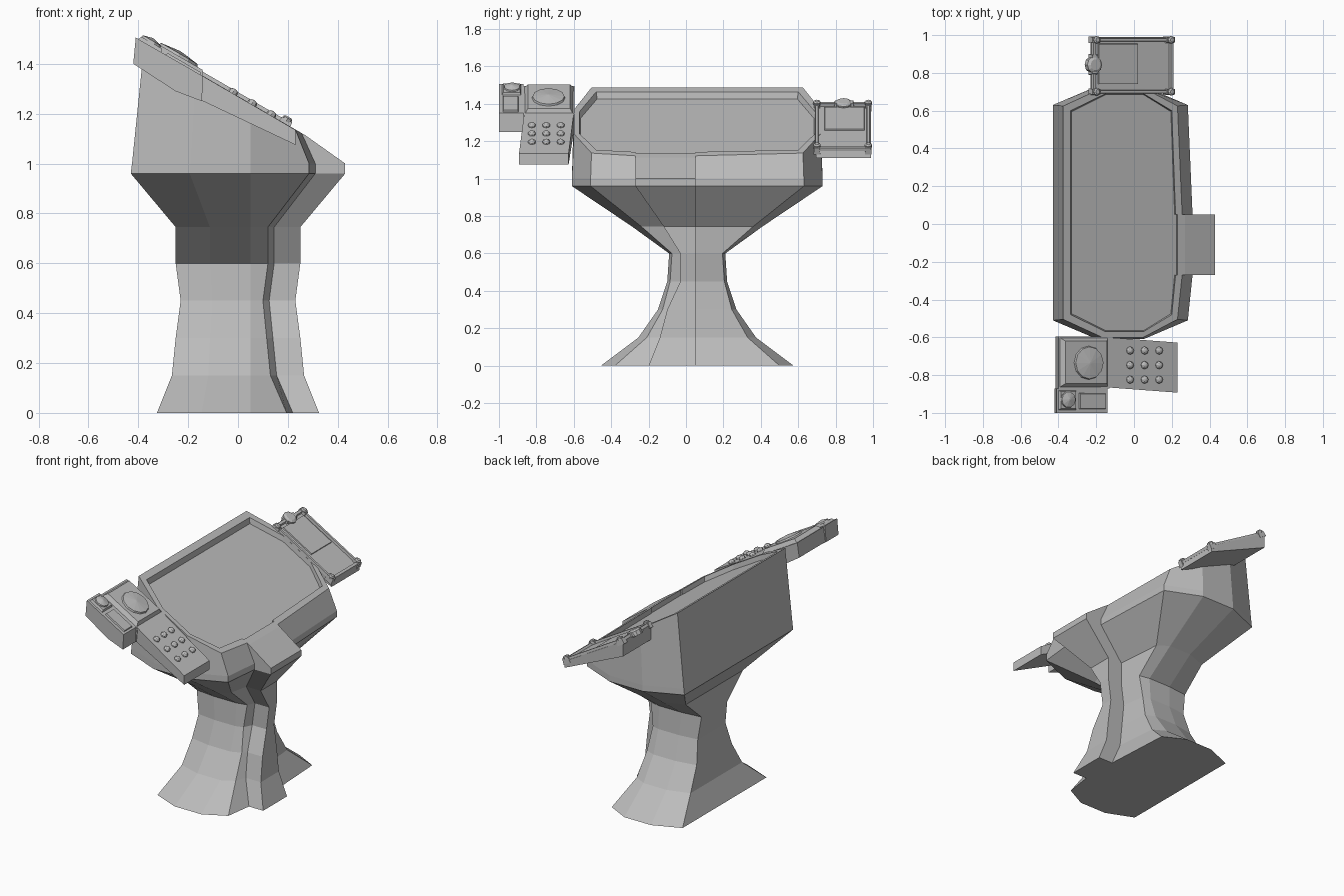
import bpy, bmesh, math
from mathutils import Matrix, Vector

if "Cube" in bpy.data.objects:
    bpy.data.objects.remove(bpy.data.objects["Cube"])

grey = bpy.data.materials.new("console grey")
grey.diffuse_color = (0.5, 0.5, 0.5, 1)
grey.use_nodes = True
grey.node_tree.nodes["Principled BSDF"].inputs["Base Color"].default_value = grey.diffuse_color

TILT = math.radians(30.1)
MID = 0.06                      # y centre of the console body


def slope(x):
    return 1.27 - 0.58 * x      # height of the sloping top at x


def finish(bm, name):
    bmesh.ops.recalc_face_normals(bm, faces=bm.faces)
    me = bpy.data.meshes.new(name)
    bm.to_mesh(me)
    bm.free()
    me.materials.append(grey)
    ob = bpy.data.objects.new(name, me)
    bpy.context.collection.objects.link(ob)
    return ob


def loft(name, rings):
    bm = bmesh.new()
    vs = [[bm.verts.new(p) for p in r] for r in rings]
    n = len(vs[0])
    for a, b in zip(vs, vs[1:]):
        for i in range(n):
            j = (i + 1) % n
            bm.faces.new((a[i], a[j], b[j], b[i]))
    bm.faces.new(vs[0])
    bm.faces.new(vs[-1])
    return finish(bm, name)


def prism(name, profile, y0, y1, skew=0.0):
    # side profile in x/z, extruded along y; skew shifts y with x
    x0 = profile[0][0]
    return loft(name, [[(x, y + skew * (x - x0), z) for x, z in profile] for y in (y0, y1)])


def on_slope(x, y, h):
    n = Vector((math.sin(TILT), 0, math.cos(TILT)))
    return Matrix.Translation(Vector((x, y, slope(x))) + n * h) @ Matrix.Rotation(TILT, 4, 'Y')


def plate(name, x0, x1, y0, y1, h0, h1, taper=0.0):
    # tilted box given by its plan extents and height above the slope
    m = on_slope((x0 + x1) / 2, (y0 + y1) / 2, 0)
    lx, ly = (x1 - x0) / 2 / math.cos(TILT), (y1 - y0) / 2
    rings = []
    for h, t in ((h0, 0), (h1, taper)):
        rings.append([m @ Vector((sx * (lx - t), sy * (ly - t), h))
                      for sx, sy in ((-1, -1), (1, -1), (1, 1), (-1, 1))])
    return loft(name, rings)


def disc(name, x, y, steps, sides):
    # turned part standing on the slope: steps of (radius, height)
    m = on_slope(x, y, 0)
    rings = [[m @ Vector((r * math.cos(a), r * math.sin(a), h))
              for a in (2 * math.pi * i / sides for i in range(sides))] for r, h in steps]
    return loft(name, rings)


def outline(xb, xf, k, w, rx, rl, z=None, step=0.025, down=0.0):
    # flat back, faceted sides, front rib between rl and 0.05
    pts = [(-xb, MID - k), (-0.45 * xb, MID - w), (0.05, MID - w), (xf, MID - k),
           (xf + step, rl), (rx, rl), (rx, 0.05), (xf + step, 0.05),
           (xf, MID + k), (0.05, MID + w), (-0.45 * xb, MID + w), (-xb, MID + k)]
    return [(x, y, (slope(x) if z is None else z) - down) for x, y in pts]


# pedestal, flared body and recessed sloping tray
loft("console_body", [
    outline(.325, .195, .44, .515, .325, -.20, 0),
    outline(.265, .13, .27, .315, .265, -.14, .15),
    outline(.25, .115, .185, .21, .25, -.10, .30),
    outline(.23, .10, .145, .16, .23, -.03, .45),
    outline(.25, .12, .135, .15, .25, -.03, .60),
    outline(.25, .12, .30, .35, .25, -.12, .745),
    outline(.43, .285, .57, .67, .43, -.27, .96),
    outline(.425, .285, .57, .67, .43, -.27, 1.0),
    outline(.375, .23, .565, .66, .27, -.27),
    outline(.335, .20, .54, .63, .23, -.27, step=0.02),
    outline(.33, .195, .535, .625, .225, -.27, step=0.02, down=0.035),
])

# left wing: dial box, small end box and keypad
prism("dial_box", [(-.415, 1.40), (-.40, 1.495), (-.13, 1.34), (-.14, 1.25), (-.25, 1.29)], -.87, -.595)
plate("dial_box_top", -.39, -.135, -.865, -.60, -.01, .02, .02)
disc("large_dial", -.25, -.735, [(.09, .018), (.085, .03), (.005, .04)], 12)
prism("end_box", [(-.42, 1.40), (-.41, 1.505), (-.14, 1.35), (-.145, 1.25), (-.25, 1.29)], -1.0, -.87)
plate("end_box_switch", -.29, -.15, -.98, -.895, -.005, .008, .004)
plate("end_box_dial_base", -.40, -.305, -.985, -.88, -.005, .012, .008)
disc("small_dial", -.355, -.93, [(.045, .01), (.042, .02), (.004, .03)], 10)
prism("keypad", [(-.14, 1.25), (-.14, 1.35), (.23, 1.135), (.23, 1.075)], -.865, -.60, -.075)
for i in range(3):
    for j in range(3):
        disc("keypad_button", -.022 + .077 * i, -.67 - .077 * j,
             [(.021, -.005), (.02, .008), (.013, .016), (.004, .019)], 8)

# right wing: wedge panel with framed screen
prism("screen_panel", [(-.23, 1.30), (-.23, 1.40), (.20, 1.153), (.20, 1.11)], .695, .99)
plate("screen", -.19, .02, .74, .955, -.005, .006, .002)
for y in (.70, .975):
    plate("screen_frame_side", -.21, .19, y - .01, y + .01, -.005, .014, .003)
    for x in (-.207, .188):
        plate("screen_frame_corner", x - .024, x + .024, y - .018, y + .018, -.02, .018, .004)
        disc("corner_bolt", x, y, [(.02, .01), (.02, .024), (.012, .03)], 8)
for x in (-.215, .195):
    plate("screen_frame_end", x - .01, x + .01, .70, .975, -.005, .014, .003)
disc("screen_knob", -.215, .843, [(.045, -.015), (.045, .015), (.03, .024)], 10)
plate("screen_knob_base", -.235, -.195, .79, .90, -.01, .018, .006)
